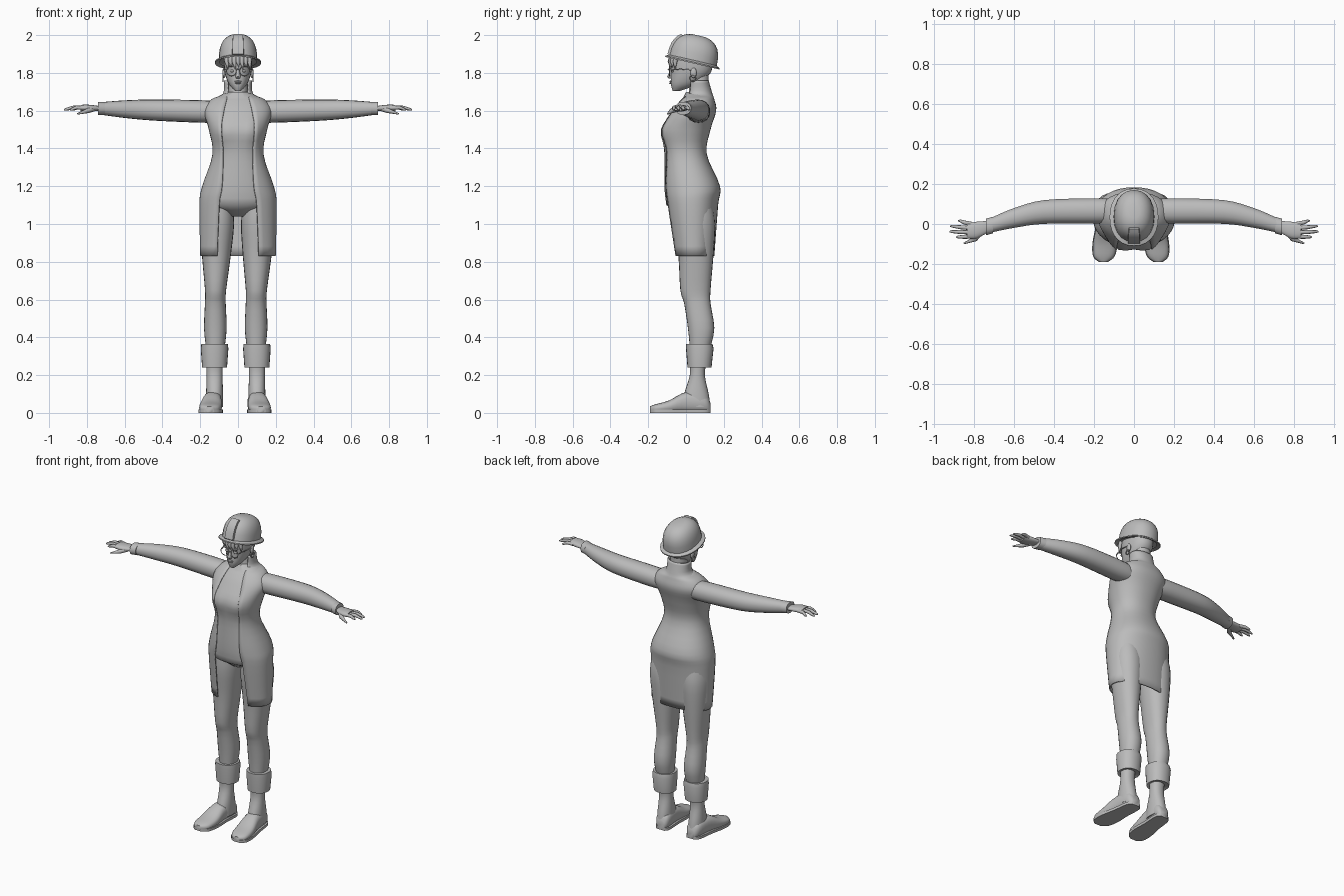
import bpy, bmesh
from math import sin, cos, pi, tau, exp, radians, copysign
from mathutils import Vector, Matrix

if "Cube" in bpy.data.objects:
    bpy.data.objects.remove(bpy.data.objects["Cube"])

grey = bpy.data.materials.new("plain grey")
grey.use_nodes = True
grey.diffuse_color = (.5, .5, .5, 1)
grey.node_tree.nodes["Principled BSDF"].inputs["Base Color"].default_value = grey.diffuse_color
X, Y, Z = Matrix.Identity(3)


def finish(name, bm, angle):
    bmesh.ops.recalc_face_normals(bm, faces=bm.faces)
    mesh = bpy.data.meshes.new(name)
    bm.to_mesh(mesh)
    bm.free()
    mesh.materials.append(grey)
    mesh.shade_smooth()
    mesh.set_sharp_from_angle(angle=radians(angle))
    part = bpy.data.objects.new(name, mesh)
    bpy.context.collection.objects.link(part)
    return part


def spline(keys, steps=4):
    """Smooth rows of numbers passing through the key rows."""
    rows = []
    for i in range(len(keys) - 1):
        before, after = keys[max(i - 1, 0)], keys[min(i + 2, len(keys) - 1)]
        for k in range(steps):
            t = k / steps
            row = []
            for p, a, b, q in zip(before, keys[i], keys[i + 1], after):
                start, end, gap = (b - p) / 2, (q - a) / 2, b - a
                row.append(a + t * start + t * t * (3 * gap - 2 * start - end)
                           + t ** 3 * (start + end - 2 * gap))
            rows.append(row)
    return rows + [keys[-1]]


def power(value, p):
    return copysign(abs(value) ** p, value)


def ring(centre, u, v, ru, rv, sides=20, square=2.2):
    """Rounded outline around a centre, spanned by axes u and v."""
    turns = [tau * i / sides for i in range(sides)]
    return [Vector(centre) + u * ru * power(sin(a), 2 / square)
            - v * rv * power(cos(a), 2 / square) for a in turns]


def loft(name, rings, closed=True, caps=True, angle=55):
    """Skin a list of equal outlines."""
    bm = bmesh.new()
    rows = [[bm.verts.new(p) for p in outline] for outline in rings]
    count = len(rows[0])
    for low, high in zip(rows, rows[1:]):
        for i in range(count if closed else count - 1):
            j = (i + 1) % count
            bm.faces.new((low[i], low[j], high[j], high[i]))
    if caps:
        bm.faces.new(rows[0])
        bm.faces.new(rows[-1])
    return finish(name, bm, angle)


def column(rows, x=0, sides=24):
    """Level outlines from rows of height, half width, front y and back y."""
    return [ring((x, (front + back) / 2, z), X, Y, wide, (back - front) / 2, sides)
            for z, wide, front, back in rows]


def tube(name, path, radii):
    """Round tapered tube along a path."""
    path = [Vector(p) for p in path]
    rings = []
    for i, (p, r) in enumerate(zip(path, radii)):
        along = (path[min(i + 1, len(path) - 1)] - path[max(i - 1, 0)]).normalized()
        u = along.cross(Z if abs(along.z) < abs(along.x) + abs(along.y) else Y).normalized()
        rings.append(ring(p, u, along.cross(u), r, r, sides=8))
    return loft(name, rings)


def ball(name, centre, size):
    bm = bmesh.new()
    place = Matrix.Translation(centre) @ Matrix.Diagonal((*size, 1))
    bmesh.ops.create_uvsphere(bm, u_segments=12, v_segments=8, radius=1, matrix=place)
    return finish(name, bm, 55)


def hoop(name, centre, u, v, radius, thick):
    """Thin upright ring."""
    rings = []
    for i in range(17):
        out = u * cos(pi * i / 8) + v * sin(pi * i / 8)
        rings.append(ring(Vector(centre) + out * radius, out, u.cross(v), thick, thick, sides=6))
    return loft(name, rings, caps=False)


def bust(p):
    """Push the chest forward on each side."""
    swell = exp(-((abs(p.x) - .075) / .05) ** 2 - ((p.z - 1.49) / .06) ** 2)
    return p - Y * .02 * swell if p.y < 0 else p


# Coat, open at the front: height, half width, front y, back y, half opening
coat_keys = [(.83, .2, -.07, .15, .11), (1.1, .205, -.11, .17, .1), (1.2, .19, -.12, .18, .085),
             (1.37, .135, -.12, .11, .08), (1.5, .155, -.13, .13, .09), (1.6, .18, -.08, .16, .075),
             (1.66, .14, -.03, .15, .06), (1.69, .08, 0, .14, .055), (1.76, .075, .01, .12, .055)]
body = spline(coat_keys)
coat = []
for z, wide, front, back, opening in body:
    start = 0
    while wide * sin(start) ** .9 < opening:
        start += .005
    row = []
    for i in range(33):
        a = start + (tau - 2 * start) * i / 32
        y = (front + back) / 2 - (back - front) / 2 * power(cos(a), .9)
        row.append(bust(Vector((wide * power(sin(a), .9), y, z))))
    coat.append(row)
cloth = loft("coat", coat, closed=False, caps=False).modifiers.new("cloth", "SOLIDIFY")
cloth.thickness, cloth.offset = .008, -1

# Torso under the coat, neck
torso = [(1.04, .05, -.02, .09), (1.07, .1, -.06, .13)]
torso += [(z, wide * .94, front + .006, back - .015)
          for z, wide, front, back, opening in body if 1.1 <= z < 1.67]
torso.append((1.7, .055, 0, .12))
loft("torso", [[bust(p) for p in outline] for outline in column(torso)])
loft("neck", column([(1.64, .06, 0, .12), (1.7, .05, .015, .12), (1.8, .05, .015, .12)]))

# Head and face
head = [(1.705, .016, -.07, -.03), (1.74, .048, -.08, .06), (1.8, .07, -.08, .13),
        (1.87, .075, -.08, .14), (1.92, .07, -.06, .12)]
loft("head", column(spline(head)))
loft("nose", column([(1.77, .01, -.09, -.07), (1.78, .014, -.1, -.07), (1.82, .006, -.08, -.07)], sides=8))
ball("upper_lip", (0, -.08, 1.754), (.02, .008, .005))
ball("lower_lip", (0, -.08, 1.746), (.016, .009, .005))
tube("spectacle_bridge", [(-.011, -.09, 1.815), (0, -.095, 1.82), (.011, -.09, 1.815)], [.0025] * 3)
for i in range(-3, 4):
    x, y = i * .02, i * i * .003 - .085
    tube("fringe_lock", [(x, y + .01, 1.885), (x, y, 1.86), (x + .006, y, 1.83 - i % 2 * .012)],
         (.014, .012, .002))

for s, side in ((1, "left_"), (-1, "right_")):
    ball(side + "eye", (s * .03, -.07, 1.81), (.013, .008, .007))
    ball(side + "eyebrow", (s * .033, -.076, 1.836), (.02, .007, .004))
    hoop(side + "spectacle_rim", (s * .035, -.088, 1.81), X, Z, .026, .0025)
    tube(side + "spectacle_arm", [(s * .06, -.08, 1.815), (s * .075, -.03, 1.82), (s * .075, .04, 1.815)],
         [.0025] * 3)
    ball(side + "ear", (s * .074, .04, 1.8), (.009, .017, .027))
    hoop(side + "earring", (s * .08, .036, 1.77), Y, Z, .016, .003)

    # Sleeve: distance out, centre y, radius
    def arm_rings(rows, flat):
        return [ring((s * x, y, 1.59 + .03 * x), Y, Z, r, r * flat, sides=18) for x, y, r in rows]

    sleeve = [(.1, .065, .06), (.2, .065, .064), (.45, .06, .06), (.6, .03, .05), (.715, -.006, .037)]
    loft(side + "sleeve", arm_rings(spline(sleeve), .93))
    loft(side + "sleeve_cuff", arm_rings([(.705, -.005, .042), (.74, -.015, .042), (.741, -.015, .03)], .83))

    # Hand with fanned fingers
    palm = spline([(.72, -.01, .026), (.785, -.03, .042), (.835, -.035, .038)])
    loft(side + "palm", arm_rings(palm, .42))
    for k in range(4):
        reach = .925 - .018 * (k - 1.6) ** 2
        root, end = -.021 * k, .016 - .027 * k
        tube(side + "finger", [(s * .81, root, 1.614), (s * (reach + .82) / 2, (root + end) / 2, 1.617),
                               (s * (reach - .01), end, 1.607), (s * reach, end, 1.604)],
             (.0105, .01, .007, .003))
    tube(side + "thumb", [(s * .765, -.04, 1.61), (s * .795, -.075, 1.6), (s * .85, -.097, 1.583)],
         (.015, .013, .004))

    # Leg, standing a little toward the right
    stance = s * .112 - .012
    leg = [(1.1, .08, -.06, .14), (1, .09, -.06, .155), (.83, .076, -.04, .145), (.65, .056, -.03, .13),
           (.58, .055, -.01, .13), (.45, .06, .01, .15), (.35, .05, .02, .13)]
    shape = column(spline(leg, 3))
    loft(side + "leg", [[p + X * (s * .108 - .012 * min(1, 2.2 - 2 * p.z)) for p in outline] for outline in shape])

    # Boot with turned-down cuff
    cuff = [(.365, .05, .02, .13), (.366, .07, 0, .14), (.34, .073, 0, .146), (.24, .066, .008, .135),
            (.25, .04, .02, .1)]
    loft(side + "boot_cuff", column(cuff, stance))
    shaft = [(.28, .045, .016, .11), (.2, .042, .02, .1), (.1, .045, -.01, .12), (.03, .045, -.02, .13)]
    loft(side + "boot_shaft", column(spline(shaft), stance))
    # Foot from heel to toe: y, half width, height
    foot = spline([(.13, .025, .05), (.1, .045, .1), (0, .05, .11), (-.09, .06, .066),
                   (-.16, .052, .046), (-.19, .02, .035)])
    upper, sole = [], []
    for y, wide, tall in foot:
        x = s * (.12 - .09 * y) - .016
        upper.append(ring((x, y, tall / 2), X, Z, wide, tall / 2, square=2.5))
        edge = wide + .003
        sole.append([Vector(p) for p in ((x - edge, y, 0), (x + edge, y, 0),
                                         (x + edge, y, .017), (x - edge, y, .017))])
    loft(side + "boot_foot", upper)
    loft(side + "boot_sole", sole)

# Hard hat, tipped back
tip = Matrix.Translation((0, .036, 1.866)) @ Matrix.Rotation(radians(-13), 4, "X")


def tilted(name, rings, **options):
    return loft(name, [[tip @ p for p in outline] for outline in rings], **options)


dome = [(power(cos(i * pi / 16), .77), .137 * power(sin(i * pi / 16), .77)) for i in range(8)]
tilted("hat_dome", [ring((0, 0, h), X, Y, .102 * r, .13 * r) for r, h in dome])
brim = [(0, .004), (.024, -.008), (.024, -.015), (0, -.008)]
tilted("hat_brim", [ring((0, 0, h), X, Y, .098 + out, .123 + out, sides=28) for out, h in brim], caps=False)

# Raised ridge on the hat front
ridge = []
for r, h in dome[:6]:
    wide, y = .02 + .014 * r, -.13 * r
    ridge.append([Vector(p) for p in ((-wide, y + .03, h - .02), (wide, y + .03, h - .02),
                                      (wide * .85, y - .008, h + .004), (-wide * .85, y - .008, h + .004))])
tilted("hat_ridge", ridge, angle=25)
